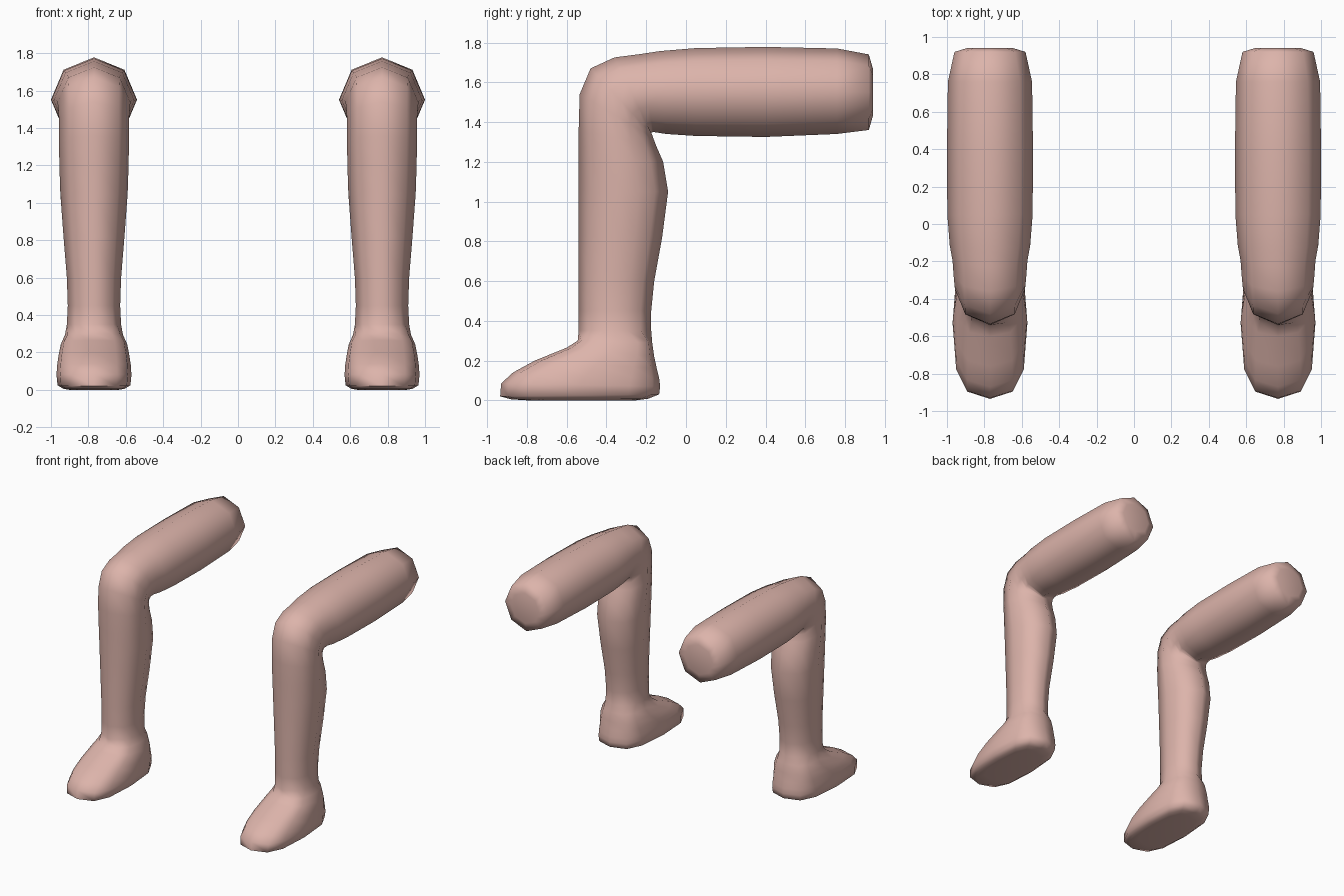
import bpy, bmesh, math
from mathutils import Vector

if "Cube" in bpy.data.objects:
    bpy.data.objects.remove(bpy.data.objects["Cube"])

skin = bpy.data.materials.new("skin pink")
skin.diffuse_color = (0.72, 0.455, 0.405, 1)
skin.use_nodes = True
skin.node_tree.nodes["Principled BSDF"].inputs["Base Color"].default_value = skin.diffuse_color

# Cross-sections: outer (y, z), inner (y, z), half width
LEG = [
    (.94, 1.67, .94, 1.43, .125), (.92, 1.74, .92, 1.36, .19),   # hip end
    (.76, 1.77, .76, 1.34, .225), (.40, 1.778, .40, 1.325, .23),  # thigh
    (.05, 1.772, .05, 1.33, .228), (-.13, 1.757, -.10, 1.34, .215),
    (-.23, 1.742, -.165, 1.35, .20), (-.36, 1.725, -.175, 1.345, .195),  # knee
    (-.48, 1.67, -.17, 1.335, .19), (-.535, 1.54, -.165, 1.32, .187),
    (-.54, 1.36, -.15, 1.28, .187), (-.54, 1.2, -.115, 1.2, .185),  # calf
    (-.54, 1.05, -.09, 1.05, .18), (-.54, .82, -.12, .82, .163),
    (-.54, .60, -.16, .60, .145), (-.54, .45, -.175, .45, .14),  # ankle
    (-.54, .35, -.175, .35, .145),
]
FOOT = [
    (-.545, .30, -.17, .29, .155), (-.60, .265, -.16, .22, .178),
    (-.76, .20, -.147, .16, .19), (-.87, .14, -.135, .11, .198),
    (-.93, .085, -.13, .07, .20), (-.935, .02, -.135, .03, .195),
    (-.88, .005, -.19, .008, .165), (-.80, 0, -.25, 0, .13),  # sole
]

# Quarter outlines as (across, along): octagon for the leg, rounded box for the foot
D = math.sqrt(.5)
OCTAGON = [(0, 1), (D, D), ((1 + D) / 2, D / 2), (1, 0)]
ROUNDED = [(math.sin(a) ** .7, max(0, math.cos(a)) ** .7)
           for a in (0, math.pi / 6, math.pi / 3, math.pi / 2)]


def full_outline(q):
    """Expand a quarter outline to a closed 12-point one."""
    half = q + [(x, -t) for x, t in q[-2::-1]]
    return half + [(-x, t) for x, t in half[-2:0:-1]]


def make_leg(name, cx):
    bm = bmesh.new()
    rings = []
    for table, quarter in ((LEG, OCTAGON), (FOOT, ROUNDED)):
        for y0, z0, y1, z1, w in table:
            a, b = Vector((cx, y0, z0)), Vector((cx, y1, z1))
            mid, arm = (a + b) / 2, (a - b) / 2
            rings.append([bm.verts.new(mid + arm * t + Vector((x * w, 0, 0)))
                          for x, t in full_outline(quarter)])
    n = len(rings[0])
    for r, s in zip(rings, rings[1:]):
        for i in range(n):
            j = (i + 1) % n
            bm.faces.new((r[i], r[j], s[j], s[i]))
    bm.faces.new(rings[0])
    bm.faces.new(rings[-1])
    bmesh.ops.recalc_face_normals(bm, faces=bm.faces)
    mesh = bpy.data.meshes.new(name)
    bm.to_mesh(mesh)
    bm.free()
    mesh.materials.append(skin)
    ob = bpy.data.objects.new(name, mesh)
    bpy.context.collection.objects.link(ob)
    bpy.ops.object.select_all(action='DESELECT')
    ob.select_set(True)
    bpy.context.view_layer.objects.active = ob
    bpy.ops.object.shade_smooth_by_angle(angle=math.radians(70))


for name, side in (("left_leg", 1), ("right_leg", -1)):
    make_leg(name, side * .77)
